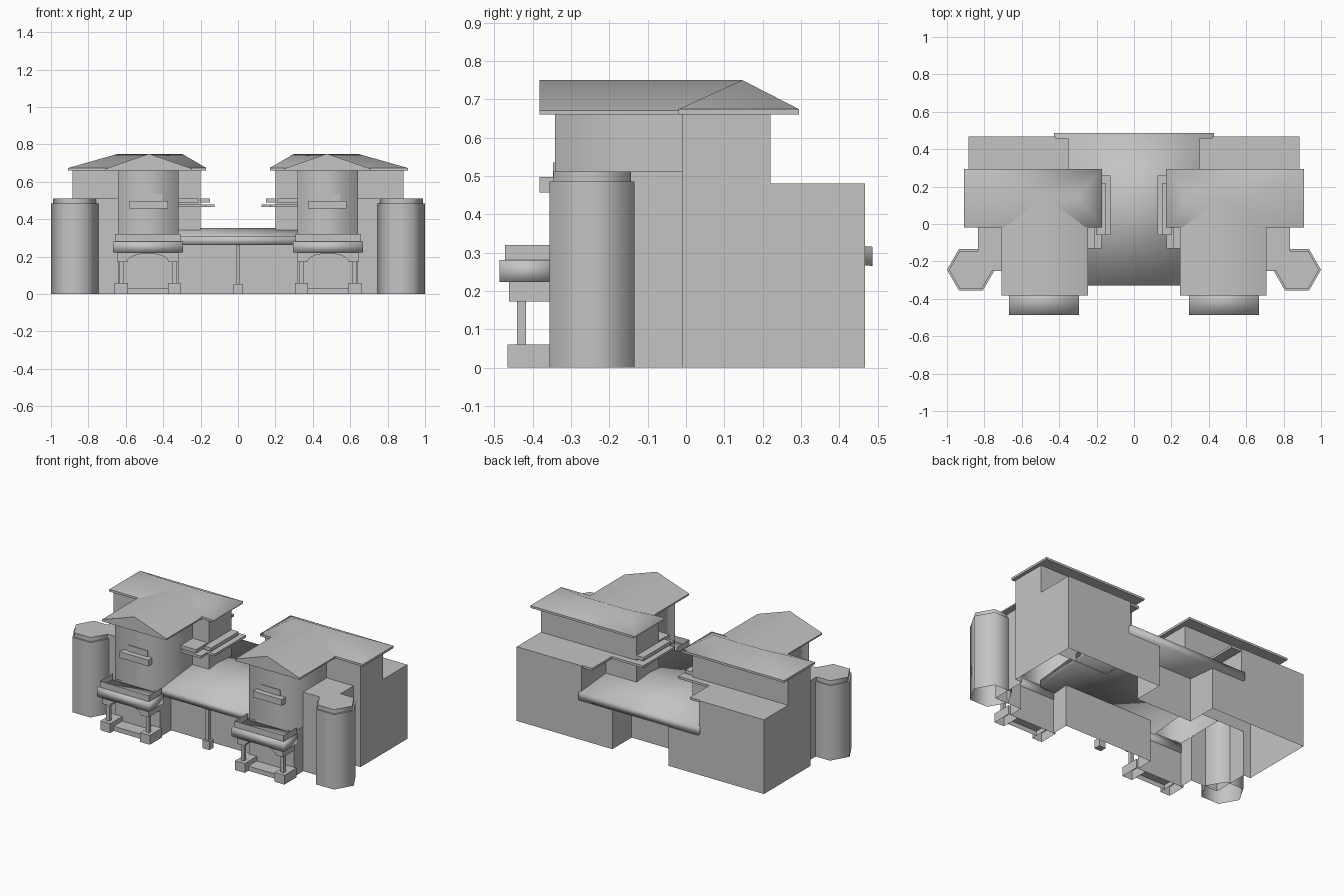
import bpy, bmesh, math
from mathutils import Vector

cube = bpy.data.objects.get("Cube")
if cube:
    bpy.data.objects.remove(cube, do_unlink=True)

GREY = (0.55, 0.55, 0.55, 1)
mat = bpy.data.materials.new("plain_grey")
mat.use_nodes = True
mat.diffuse_color = GREY
mat.node_tree.nodes["Principled BSDF"].inputs["Base Color"].default_value = GREY

AXES = {"down": Vector((0, 0, -1)), "up": Vector((0, 0, 1)),
        "back": Vector((0, 1, 0)), "front": Vector((0, -1, 0)), "inner": Vector((-1, 0, 0))}


def finish(name, bm, mirror=True, drop=(), smooth=None):
    """Make the object; drop lists the directions whose faces are left open."""
    bmesh.ops.recalc_face_normals(bm, faces=bm.faces)
    gone = [f for f in bm.faces if any(f.normal.dot(AXES[d]) > 0.9 for d in drop)]
    bmesh.ops.delete(bm, geom=gone, context='FACES')
    me = bpy.data.meshes.new(name)
    bm.to_mesh(me)
    bm.free()
    me.materials.append(mat)
    ob = bpy.data.objects.new(name, me)
    bpy.context.collection.objects.link(ob)
    if smooth:
        bpy.ops.object.select_all(action='DESELECT')
        ob.select_set(True)
        bpy.context.view_layer.objects.active = ob
        bpy.ops.object.shade_smooth_by_angle(angle=math.radians(smooth))
    if mirror:
        mod = ob.modifiers.new("Mirror", 'MIRROR')
        mod.use_axis[0] = True
        mod.use_mirror_merge = False
    return ob


def box(name, x, y, z, **kw):
    bm = bmesh.new()
    bmesh.ops.create_cube(bm, size=1)
    for v in bm.verts:
        for i, (lo, hi) in enumerate((x, y, z)):
            v.co[i] = hi if v.co[i] > 0 else lo
    return finish(name, bm, **kw)


def prism(name, pts, axis, lo, hi, **kw):
    """Extrude a 2D profile along the given axis."""
    def place(p, t):
        c = list(p)
        c.insert(axis, t)
        return c
    bm = bmesh.new()
    a = [bm.verts.new(place(p, lo)) for p in pts]
    b = [bm.verts.new(place(p, hi)) for p in pts]
    bm.faces.new(a)
    bm.faces.new(b[::-1])
    for i in range(len(pts)):
        j = (i + 1) % len(pts)
        bm.faces.new((a[i], a[j], b[j], b[i]))
    return finish(name, bm, **kw)


def hull(name, pts, **kw):
    bm = bmesh.new()
    for p in pts:
        bm.verts.new(p)
    bmesh.ops.convex_hull(bm, input=bm.verts)
    return finish(name, bm, **kw)


def hexagon(cx, cy, r):
    return [(cx + r * math.cos(k * math.pi / 3), cy + r * math.sin(k * math.pi / 3))
            for k in range(6)]


# Ground floor: one hollow outline round the whole house
plan = [(0.2, 0.27), (0.2, 0.467), (0.885, 0.467), (0.885, -0.01), (0.835, -0.01),
        (0.835, -0.25), (0.642, -0.25), (0.642, -0.342), (0.318, -0.342), (0.318, -0.23)]
prism("ground_walls", plan + [(-x, y) for x, y in reversed(plan)], 2, 0, 0.29,
      mirror=False, drop=("down", "up"))

# Upper walls, open underneath
box("main_walls", (0.2, 0.885), (-0.01, 0.22), (0.29, 0.66), drop=("down", "up"))
box("rear_walls", (0.42, 0.885), (0.22, 0.467), (0.29, 0.48), drop=("down", "front"))
box("front_walls", (0.318, 0.642), (-0.342, -0.01), (0.29, 0.66),
    drop=("down", "up", "back"), smooth=100)
box("side_walls", (0.642, 0.835), (-0.25, -0.01), (0.29, 0.48), drop=("down", "back", "inner"))
box("side_parapet", (0.642, 0.835), (-0.25, -0.01), (0.48, 0.512))

# Hipped main roof and the gabled roof running to the front
eaves = [(x, y, z) for x in (0.17, 0.908) for y in (-0.02, 0.295) for z in (0.66, 0.674)]
hull("main_roof", eaves + [(0.3, 0.147, 0.75), (0.64, 0.147, 0.75)], smooth=60)
prism("front_roof", [(0.245, 0.66), (0.708, 0.66), (0.708, 0.67), (0.476, 0.75), (0.245, 0.67)],
      1, -0.382, 0.147, smooth=60)

# Six-sided corner towers
prism("corner_tower", hexagon(0.872, -0.245, 0.128), 2, 0, 0.485, drop=("down",), smooth=65)
prism("tower_cap", hexagon(0.872, -0.245, 0.117), 2, 0.485, 0.512, smooth=65)

# Front window boxes
box("window_sill", (0.375, 0.58), (-0.382, -0.342), (0.457, 0.497))
box("window_frame", (0.405, 0.545), (-0.347, -0.342), (0.497, 0.535))

# Porch: balcony ledge, open parapet, arch, posts, bases and step
box("porch_ledge", (0.295, 0.668), (-0.487, -0.34), (0.223, 0.28), smooth=100)
box("porch_parapet", (0.307, 0.657), (-0.472, -0.342), (0.28, 0.32),
    drop=("down", "up", "back"))
mid, half, rise = 0.482, 0.11, 0.045
arch = [(mid + half * math.cos(t), 0.172 + rise * math.sin(t))
        for t in (k * math.pi / 10 for k in range(11))]
prism("porch_arch", [(0.317, 0.172), (0.317, 0.225), (0.647, 0.225), (0.647, 0.172)] + arch,
      1, -0.462, -0.342)
for side, x in (("inner", 0.34), ("outer", 0.624)):
    box(side + "_porch_post", (x - 0.011, x + 0.011), (-0.441, -0.418), (0.06, 0.175))
    box(side + "_post_base", (x - 0.035, x + 0.035), (-0.466, -0.342), (0, 0.06), drop=("down",))
box("porch_step", (0.375, 0.589), (-0.43, -0.342), (0, 0.03), drop=("down",))

# Thin ledges round the inner upper walls
prism("inner_ledge", [(0.2, -0.06), (0.125, -0.06), (0.125, 0.26), (0.35, 0.26), (0.35, 0.46),
                      (0.42, 0.46), (0.42, 0.22), (0.2, 0.22)], 2, 0.465, 0.48)
box("inner_ledge_rim", (0.15, 0.2), (-0.06, 0.22), (0.49, 0.512))
box("front_ledge", (0.175, 0.318), (-0.13, -0.01), (0.465, 0.48))
box("front_ledge_rim", (0.21, 0.318), (-0.13, -0.01), (0.49, 0.512))

# Shallow roof and single column of the low middle building
prism("middle_roof", [(-0.33, 0.262), (-0.33, 0.308), (0.08, 0.352), (0.487, 0.315),
                      (0.487, 0.265), (0.08, 0.3)], 0, -0.428, 0.428, mirror=False, smooth=100)
box("middle_column", (-0.012, 0.012), (-0.317, -0.293), (0.04, 0.27), mirror=False)
box("column_base", (-0.024, 0.024), (-0.327, -0.283), (0, 0.055), mirror=False)
